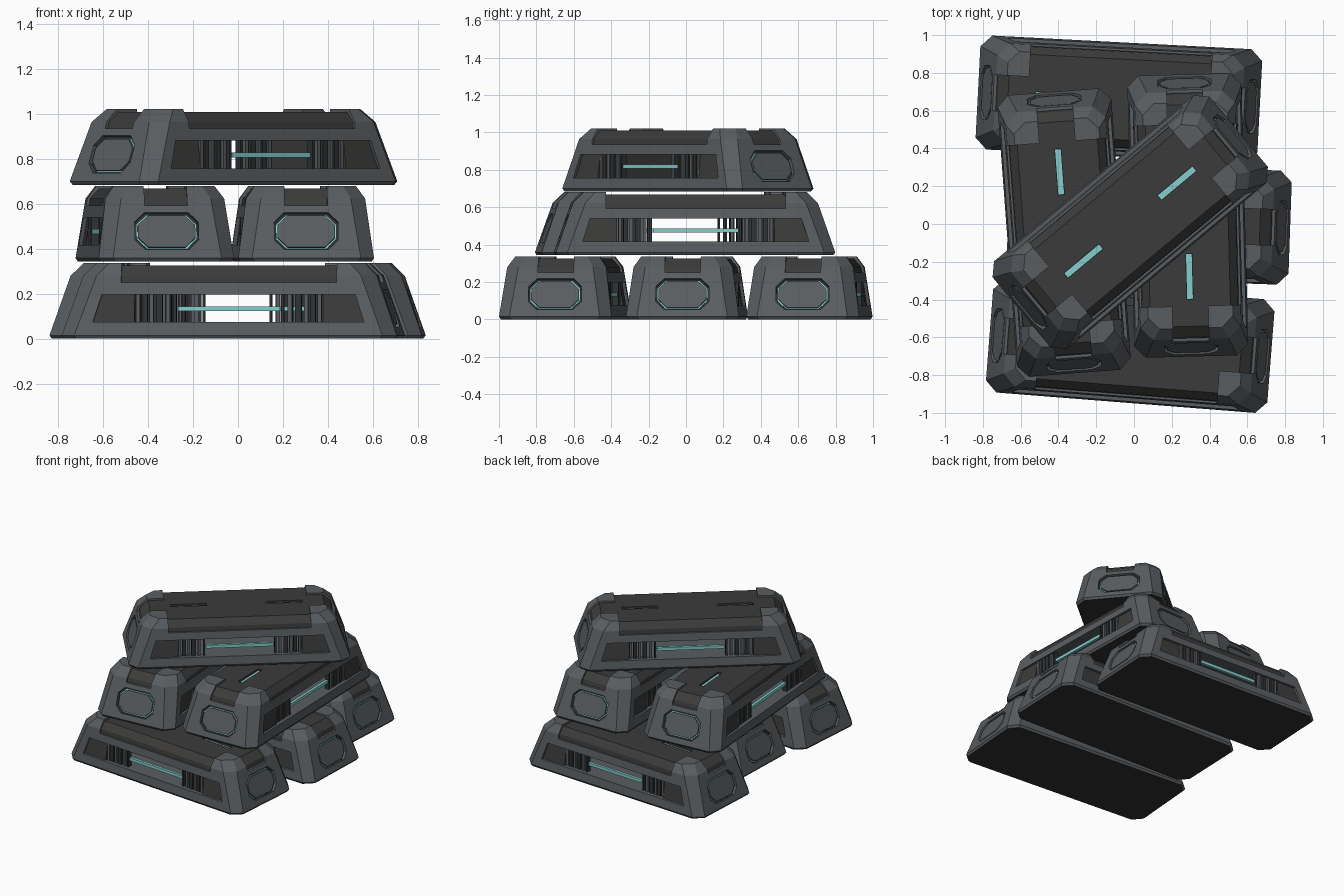
import bpy, bmesh
from math import radians, atan2, pi
from mathutils import Matrix

if "Cube" in bpy.data.objects:
    bpy.data.objects.remove(bpy.data.objects["Cube"])
scene = bpy.context.scene


def material(name, rgb):
    m = bpy.data.materials.new(name)
    m.use_nodes = True
    color = (*rgb, 1)
    m.diffuse_color = color
    m.node_tree.nodes["Principled BSDF"].inputs["Base Color"].default_value = color
    return m


GREY = material("steel grey", (0.1, 0.11, 0.118))
DARK = material("dark cover", (0.045, 0.044, 0.043))
BLACK = material("charcoal", (0.03, 0.031, 0.033))
TEAL = material("glow teal", (0.23, 0.62, 0.61))


def loft(bm, rings, mat=Matrix()):
    """Stack of rectangles (z, half x, half y, corner cut) joined into a solid."""
    loops = []
    for z, hx, hy, c in rings:
        if c:
            pts = [(hx, hy - c), (hx - c, hy), (c - hx, hy), (-hx, hy - c),
                   (-hx, c - hy), (c - hx, -hy), (hx - c, -hy), (hx, c - hy)]
        else:
            pts = [(hx, hy), (-hx, hy), (-hx, -hy), (hx, -hy)]
        loops.append([bm.verts.new(mat @ Matrix.Translation((x, y, z)).translation)
                      for x, y in pts])
    n = len(loops[0])
    for a, b in zip(loops, loops[1:]):
        for i in range(n):
            j = (i + 1) % n
            bm.faces.new((a[i], a[j], b[j], b[i]))
    bm.faces.new(loops[0][::-1])
    bm.faces.new(loops[-1])


def box(bm, x, y, z0, z1, hx, hy, hx_top=None, hy_top=None):
    loft(bm, [(z0, hx, hy, 0), (z1, hx_top or hx, hy_top or hy, 0)],
         Matrix.Translation((x, y, 0)))


def mesh_of(name, build, mat):
    bm = bmesh.new()
    build(bm)
    me = bpy.data.meshes.new(name)
    bm.to_mesh(me)
    bm.free()
    me.materials.append(mat)
    return me


def carve(me, builders):
    """Subtract each cutter from the mesh and return the baked result."""
    ob = bpy.data.objects.new("blank", me)
    scene.collection.objects.link(ob)
    cutters = []
    for build in builders:
        cut = bpy.data.objects.new("cutter", mesh_of("cutter", build, me.materials[0]))
        cut.hide_render = True
        scene.collection.objects.link(cut)
        mod = ob.modifiers.new("cut", "BOOLEAN")
        mod.operation, mod.solver, mod.object = "DIFFERENCE", "EXACT", cut
        cutters.append(cut)
    deps = bpy.context.evaluated_depsgraph_get()
    result = bpy.data.meshes.new_from_object(ob.evaluated_get(deps))
    result.name = me.name
    for o in cutters + [ob]:
        bpy.data.objects.remove(o)
    return result


# Placement of the sloped end panels
lean = atan2(0.092, 0.265)
END = Matrix.Translation((0.705, 0, 0.136)) @ Matrix.Rotation(pi / 2 - lean, 4, "Y")
ENDS = [END, Matrix.Rotation(pi, 4, "Z") @ END]


def end_octagons(low, high, grow):
    def build(bm):
        for m in ENDS:
            loft(bm, [(d, 0.088 + grow, 0.142 + grow, 0.045) for d in (low, high)], m)
    return build


SIDES = (-1, 1)


# Shell: tapered block with cut corners
def shell(bm):
    loft(bm, [(0, 0.737, 0.292, 0.06), (0.015, 0.747, 0.302, 0.06),
              (0.28, 0.655, 0.265, 0.065), (0.337, 0.597, 0.225, 0.06)])


body = carve(mesh_of("body", shell, GREY), [
    lambda bm: box(bm, 0, 0, 0.25, 0.5, 0.48, 1),            # leaves corner caps
    lambda bm: box(bm, 0, 0, 0.25, 0.5, 1, 0.095),
    lambda bm: box(bm, 0, 0, 0.073, 0.197, 0.605, 1, 0.565),  # open side window
    end_octagons(-0.025, 0.05, 0)])
body.materials.append(BLACK)
for f in body.polygons:
    if f.normal.z < -0.9 and f.center.z < 0.01:
        f.material_index = 1


# Dark cover lying between the corner caps, with two light slots
def cover(bm):
    loft(bm, [(0.23, 0.655, 0.26, 0.07), (0.28, 0.641, 0.253, 0.07),
              (0.325, 0.587, 0.213, 0.07)])


def slots(bm):
    for s in SIDES:
        box(bm, s * 0.322, 0, 0.305, 0.4, 0.121, 0.016)


def lights(bm):
    for s in SIDES:
        box(bm, s * 0.322, 0, 0.3, 0.312, 0.119, 0.015)      # top strips
        box(bm, 0, s * 0.252, 0.122, 0.144, 0.228, 0.01)     # window bars


# Solid window ends and upright ribs
def window_ends(bm):
    for s in SIDES:
        box(bm, s * 0.52, 0, 0.065, 0.205, 0.1, 0.278, 0.1, 0.258)


def ribs(spec):
    def build(bm):
        for x, w in spec:
            for sx in SIDES:
                for sy in SIDES:
                    box(bm, sx * x, sy * 0.25, 0.065, 0.205, w, 0.017)
    return build


parts = [
    body,
    carve(mesh_of("cover", cover, DARK), [slots]),
    mesh_of("lights", lights, TEAL),
    mesh_of("window_ends", window_ends, DARK),
    mesh_of("dark_ribs", ribs([(0.24, 0.006), (0.31, 0.014), (0.375, 0.012)]), BLACK),
    mesh_of("grey_ribs", ribs([(0.272, 0.009), (0.345, 0.009), (0.405, 0.009)]), GREY),
    mesh_of("end_groove", end_octagons(-0.03, -0.022, 0.002), BLACK),
    mesh_of("end_glow", end_octagons(-0.03, -0.016, -0.009), TEAL),
    mesh_of("end_plate", end_octagons(-0.03, -0.004, -0.014), GREY),
]

# Stack of six crates: x, y, z, turn in degrees
crates = [(-0.02, -0.645, 0, -4.5), (0.08, 0.005, 0, -2), (-0.08, 0.66, 0, -3),
          (-0.37, -0.045, 0.343, 94.3), (0.285, 0.045, 0.343, 91.5),
          (-0.02, 0.01, 0.684, 39.8)]
for i, (x, y, z, turn) in enumerate(crates, 1):
    place = Matrix.Translation((x, y, z)) @ Matrix.Rotation(radians(turn), 4, "Z")
    for me in parts:
        ob = bpy.data.objects.new(f"crate_{i}_{me.name}", me)
        ob.matrix_world = place
        scene.collection.objects.link(ob)
